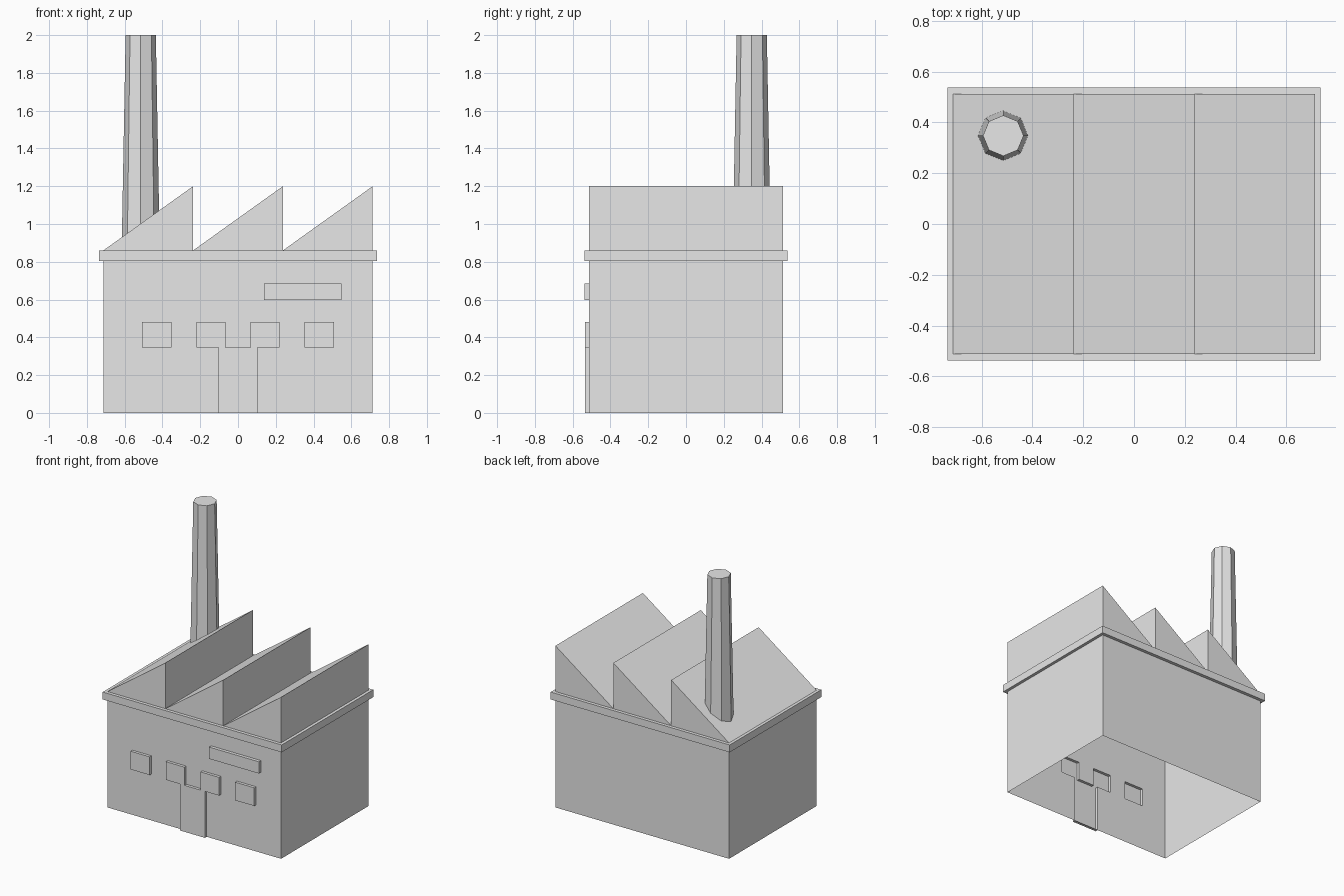
import bpy
import bmesh
import math
from mathutils import Matrix, Vector

if "Cube" in bpy.data.objects:
    bpy.data.objects.remove(bpy.data.objects["Cube"], do_unlink=True)

grey = bpy.data.materials.new("light grey")
grey.use_nodes = True
COLOUR = (0.8, 0.8, 0.8, 1)
grey.diffuse_color = COLOUR
grey.node_tree.nodes["Principled BSDF"].inputs["Base Color"].default_value = COLOUR

HALF_X, HALF_Y = 0.713, 0.513
EAVES, SLAB_TOP, PEAK = 0.805, 0.86, 1.2


def finish(name, bm):
    bmesh.ops.recalc_face_normals(bm, faces=bm.faces[:])
    mesh = bpy.data.meshes.new(name)
    bm.to_mesh(mesh)
    bm.free()
    mesh.materials.append(grey)
    obj = bpy.data.objects.new(name, mesh)
    bpy.context.collection.objects.link(obj)
    return obj


def box(bm, half_x, half_y, low, high):
    m = Matrix.Translation((0, 0, (low + high) / 2))
    m = m @ Matrix.Diagonal((2 * half_x, 2 * half_y, high - low, 1))
    bmesh.ops.create_cube(bm, size=1, matrix=m)


# Walls: hollow box, open underneath, with door, windows and sign pushed out of the front
WINDOW_Z = (0.345, 0.48)
door_and_windows = [(-0.102, 0.102, 0, WINDOW_Z[0])]
for inner, outer in ((0.066, 0.219), (0.351, 0.507)):
    door_and_windows += [(inner, outer, *WINDOW_Z), (-outer, -inner, *WINDOW_Z)]
sign = [(0.138, 0.547, 0.598, 0.685)]

bm = bmesh.new()
box(bm, HALF_X, HALF_Y, 0, EAVES)
bmesh.ops.delete(bm, geom=[f for f in bm.faces if f.normal.z < -0.5], context='FACES_ONLY')


def front_faces():
    return [f for f in bm.faces
            if f.normal.y < -0.5 and abs(f.calc_center_median().y + HALF_Y) < 1e-4]


def cut(co, normal):
    faces = front_faces()
    edges = {e for f in faces for e in f.edges}
    verts = {v for f in faces for v in f.verts}
    bmesh.ops.bisect_plane(bm, geom=faces + list(edges) + list(verts),
                           plane_co=co, plane_no=normal)


rects = door_and_windows + sign
for x in sorted({x for r in rects for x in r[:2]}):
    cut((x, 0, 0), (1, 0, 0))
for z in sorted({z for r in rects for z in r[2:] if z > 0}):
    cut((0, 0, z), (0, 0, 1))

for group, depth in ((door_and_windows, 0.021), (sign, 0.024)):
    picked = []
    for f in front_faces():
        c = f.calc_center_median()
        if any(a < c.x < b and lo < c.z < hi for a, b, lo, hi in group):
            picked.append(f)
    new = bmesh.ops.extrude_face_region(bm, geom=picked)["geom"]
    bmesh.ops.translate(bm, vec=Vector((0, -depth, 0)),
                        verts=[g for g in new if isinstance(g, bmesh.types.BMVert)])
    bmesh.ops.delete(bm, geom=[f for f in picked if f.is_valid], context='FACES')
    bm.normal_update()
bmesh.ops.dissolve_limit(bm, angle_limit=0.01, verts=bm.verts[:], edges=bm.edges[:])
finish("walls", bm)

# Roof slab overhanging the walls
bm = bmesh.new()
box(bm, 0.735, 0.537, EAVES, SLAB_TOP)
finish("roof_slab", bm)

# Sawtooth roof: three wedges, each upright on its +x side
width = 2 * HALF_X / 3
for i in range(3):
    x0 = -HALF_X + i * width
    profile = [(x0, SLAB_TOP), (x0 + width, SLAB_TOP), (x0 + width, PEAK)]
    bm = bmesh.new()
    face = bm.faces.new([bm.verts.new((x, -HALF_Y, z)) for x, z in profile])
    new = bmesh.ops.extrude_face_region(bm, geom=[face], use_keep_orig=True)["geom"]
    bmesh.ops.translate(bm, vec=(0, 2 * HALF_Y, 0),
                        verts=[g for g in new if isinstance(g, bmesh.types.BMVert)])
    finish(f"sawtooth_roof_{i + 1}", bm)

# Tapered eight-sided chimney at the back right
bm = bmesh.new()
height = 2 - SLAB_TOP
bmesh.ops.create_cone(bm, cap_ends=True, segments=8, radius1=0.101, radius2=0.08, depth=height,
                      matrix=Matrix.Translation((-0.515, 0.348, SLAB_TOP + height / 2)))
finish("chimney", bm)
